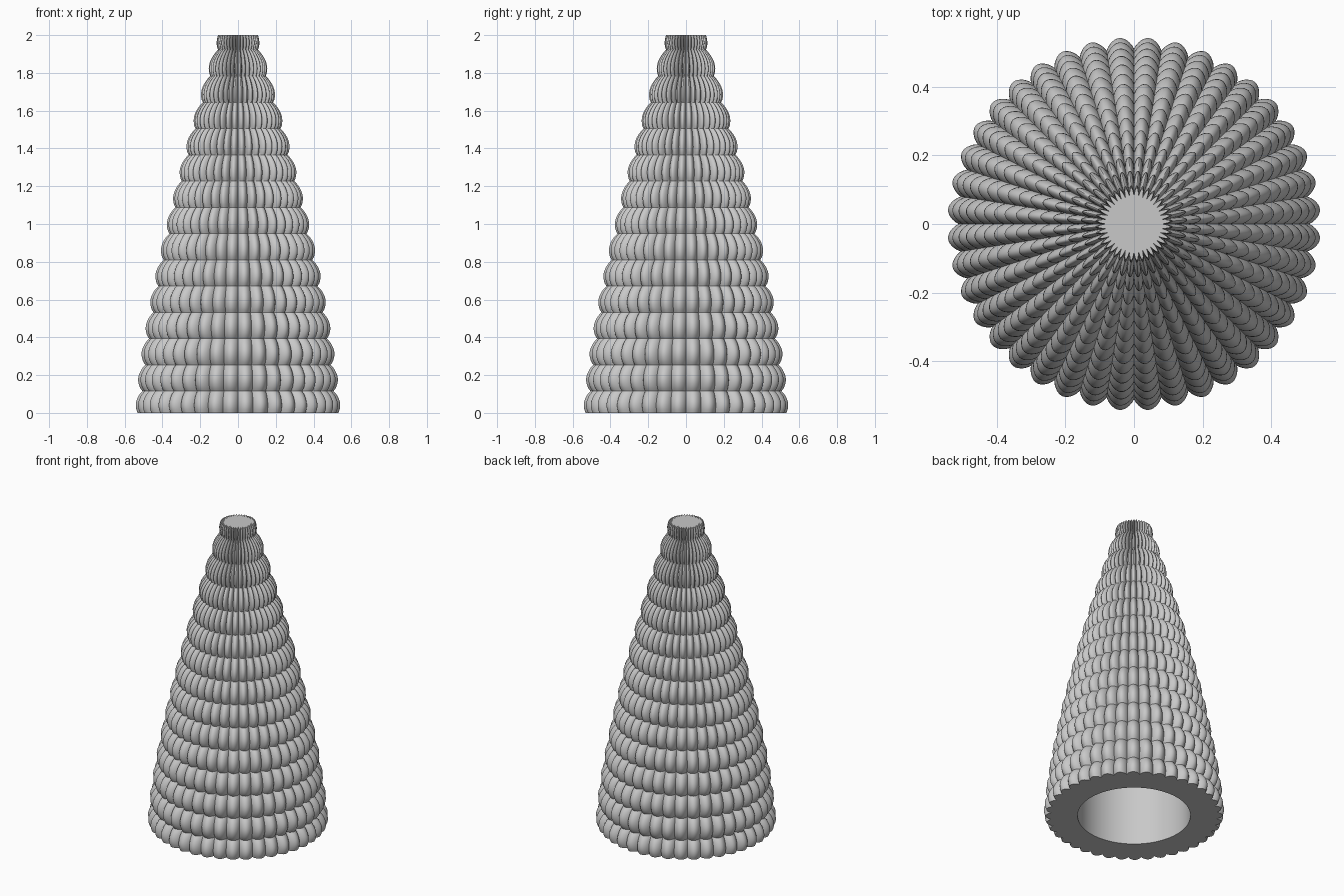
import bpy, bmesh, math

cube = bpy.data.objects.get("Cube")
if cube:
    bpy.data.objects.remove(cube, do_unlink=True)

RIBS, RIB_STEPS = 40, 12          # vertical ribs around the cone
NOTCH, ROW, ROW_STEPS = 0.115, 0.139, 10   # first seam height, row height
HEIGHT, HOLE_R, HOLE_TOP = 2.0, 0.34, 0.8
COUNT = RIBS * RIB_STEPS

# One stone grey for the whole body
grey = bpy.data.materials.new("stone_grey")
grey.use_nodes = True
colour = (0.58, 0.58, 0.58, 1)
grey.diffuse_color = colour
grey.node_tree.nodes["Principled BSDF"].inputs["Base Color"].default_value = colour


def envelope(z):
    """Outermost radius of the gently convex cone."""
    return 0.106 + 0.439 * (1 - (z / HEIGHT) ** 1.41)


def scalloped_radius(z, i):
    """Cone radius with rounded ribs around and rounded rows upwards."""
    rib = math.sin(math.pi * (i % RIB_STEPS) / RIB_STEPS) ** 0.8
    row = abs(math.sin(math.pi * (z - NOTCH) / ROW)) ** 0.8
    rib_depth = 0.032 - 0.003 * z
    row_depth = 0.03 - 0.003 * z
    return envelope(z) - rib_depth * (1 - rib) - row_depth * (1 - row)


def ring(bm, z, radius):
    verts = []
    for i in range(COUNT):
        a = math.tau * i / COUNT
        r = radius(z, i)
        verts.append(bm.verts.new((r * math.cos(a), r * math.sin(a), z)))
    return verts


def bridge(bm, lower, upper):
    for i in range(COUNT):
        j = (i + 1) % COUNT
        bm.faces.new((lower[i], lower[j], upper[j], upper[i]))


def cap(bm, loop, z):
    centre = bm.verts.new((0, 0, z))
    for i in range(COUNT):
        bm.faces.new((loop[i], loop[(i + 1) % COUNT], centre))


# Ring heights follow the seams so that every notch stays crisp
heights = [0.0]
step = ROW / ROW_STEPS
z = NOTCH - ROW
while z < HEIGHT - 0.3 * step:
    if z > 0.3 * step:
        heights.append(z)
    z += step
heights.append(HEIGHT)

bm = bmesh.new()

# Socket ceiling, socket wall, underside, then scalloped outside and top
hole_top = ring(bm, HOLE_TOP, lambda z, i: HOLE_R)
cap(bm, hole_top, HOLE_TOP)
previous = ring(bm, 0, lambda z, i: HOLE_R)
bridge(bm, hole_top, previous)
for z in heights:
    current = ring(bm, z, scalloped_radius)
    bridge(bm, previous, current)
    previous = current
cap(bm, previous, HEIGHT)

bmesh.ops.recalc_face_normals(bm, faces=bm.faces)
mesh = bpy.data.meshes.new("scalloped_cone")
bm.to_mesh(mesh)
bm.free()
mesh.materials.append(grey)

cone = bpy.data.objects.new("scalloped_cone", mesh)
bpy.context.collection.objects.link(cone)
bpy.ops.object.select_all(action="DESELECT")
cone.select_set(True)
bpy.context.view_layer.objects.active = cone
bpy.ops.object.shade_smooth_by_angle(angle=math.radians(30))
